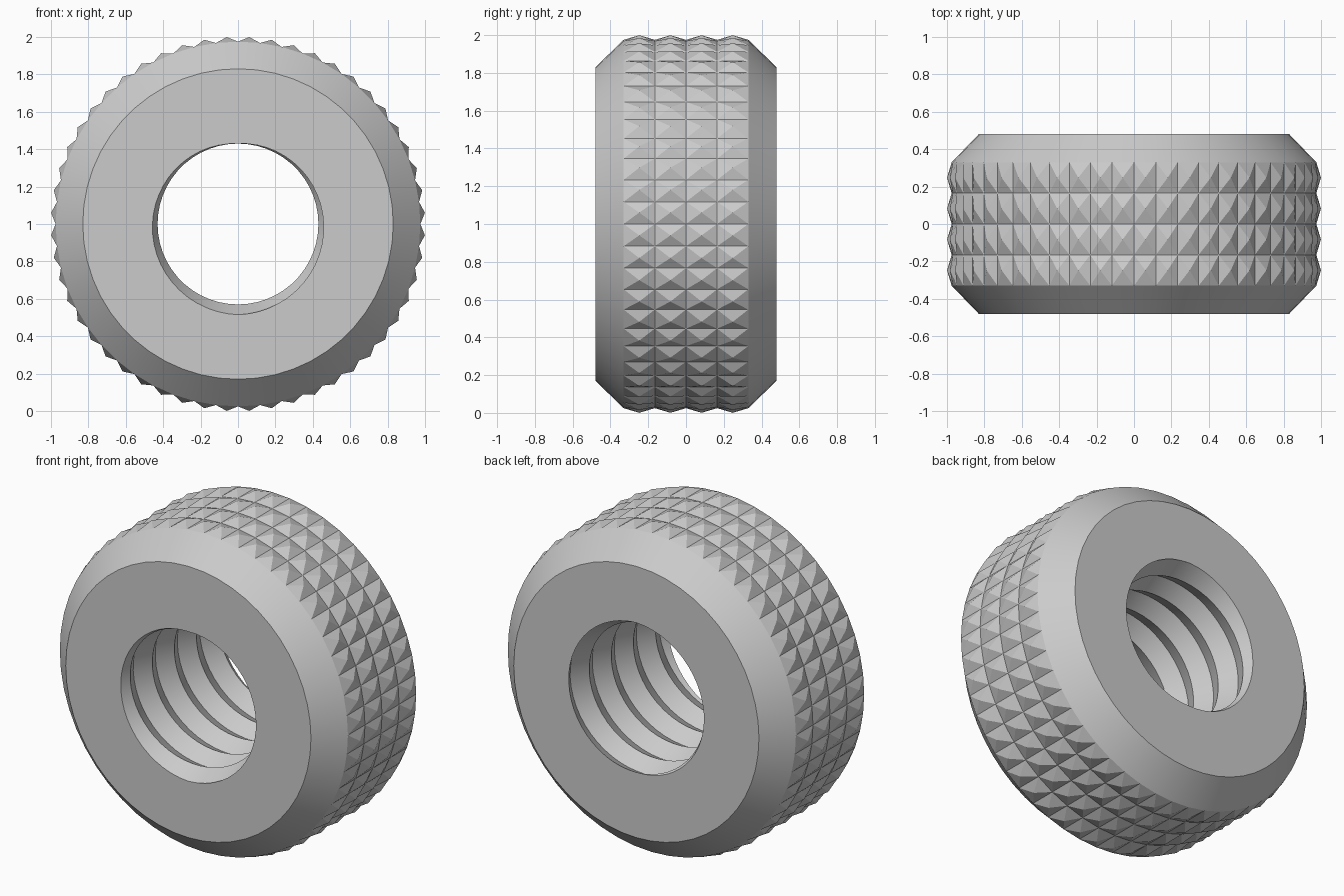
import bpy, bmesh
from math import sin, cos, pi

cube = bpy.data.objects.get("Cube")
if cube:
    bpy.data.objects.remove(cube)

N = 52                          # knurl cells around the rim
HALF, RIM, FACE_R = 0.48, 0.975, 0.83
KNURL_HALF, ROWS = 0.33, 4
TURNS = 4.5
PITCH = 2 * HALF / TURNS
CREST, ROOT = 0.43, 0.485       # thread radii

steel = bpy.data.materials.new("Grey steel")
steel.use_nodes = True
colour = (0.6, 0.6, 0.6, 1)
steel.diffuse_color = colour
steel.node_tree.nodes["Principled BSDF"].inputs["Base Color"].default_value = colour

bm = bmesh.new()


def point(column, radius, y):
    a = 2 * pi * column / N
    return bm.verts.new((radius * sin(a), y, 1 + radius * cos(a)))


def skin(lines, smooth):
    """Join neighbouring lines of points with quads."""
    faces = []
    for a, b in zip(lines, lines[1:]):
        for i in range(len(a) - 1):
            face = bm.faces.new((a[i], a[i + 1], b[i + 1], b[i]))
            face.smooth = smooth
            faces.append(face)
    return faces


def ring(radius, y):
    return [point(c, radius, y) for c in range(N + 1)]


def thread_radius(column, y):
    t = ((y + HALF) / PITCH + column / N) % 1
    return CREST + (ROOT - CREST) * (1 - abs(2 * t - 1))


def thread_line(j):
    """One crest or root helix, clamped to the two end faces."""
    line = []
    for c in range(N + 1):
        y = -HALF + PITCH * (j / 2 - c / N)
        y = max(-HALF, min(HALF, y))
        line.append(point(c, thread_radius(c, y), y))
    return line


# Knurled band: a grid of cells, each raised to a pyramid
levels = [-KNURL_HALF + 2 * KNURL_HALF * r / ROWS for r in range(ROWS + 1)]
cells = skin([ring(RIM, y) for y in levels], False)

# Chamfers and flat end faces
for side in (-1, 1):
    skin([ring(RIM, side * KNURL_HALF), ring(FACE_R, side * HALF)], True)
    bore_edge = [point(c, thread_radius(c, side * HALF), side * HALF) for c in range(N + 1)]
    skin([ring(FACE_R, side * HALF), bore_edge], False)

# Threaded bore
skin([thread_line(j) for j in range(int(2 * TURNS) + 3)], True)

# Weld everything, then raise the knurl
bmesh.ops.remove_doubles(bm, verts=bm.verts, dist=0.0001)
bmesh.ops.recalc_face_normals(bm, faces=bm.faces)
bmesh.ops.poke(bm, faces=[f for f in cells if f.is_valid], offset=0.028)
for edge in bm.edges:
    edge.smooth = edge.calc_face_angle(0) < 0.5

mesh = bpy.data.meshes.new("knurled_nut")
bm.to_mesh(mesh)
bm.free()
mesh.materials.append(steel)
nut = bpy.data.objects.new("knurled_nut", mesh)
bpy.context.collection.objects.link(nut)
